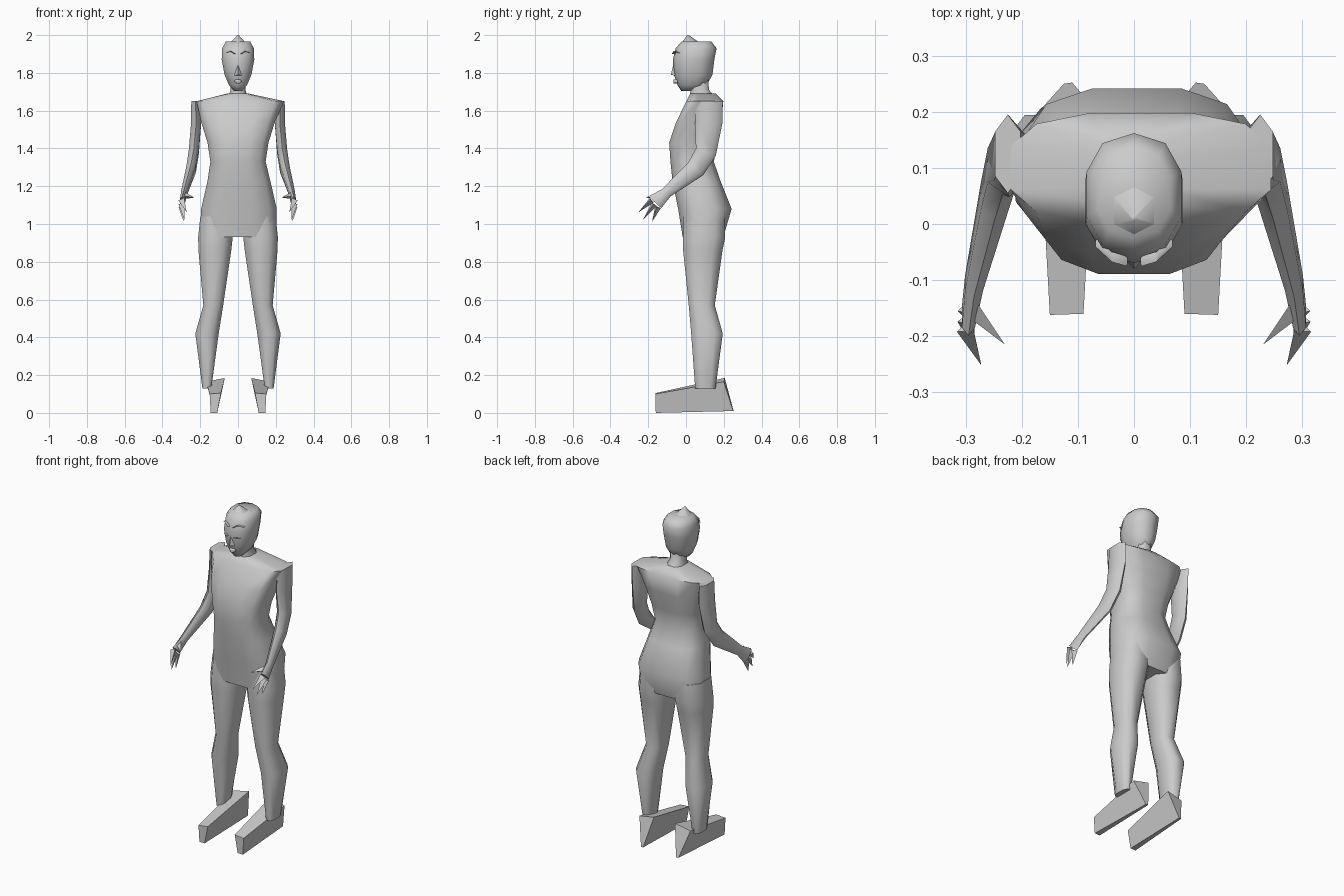
import bpy, math
from mathutils import Vector

if "Cube" in bpy.data.objects:
    bpy.data.objects.remove(bpy.data.objects["Cube"])

grey = bpy.data.materials.new("plain grey")
grey.use_nodes = True
GREY = (0.6, 0.6, 0.6, 1)
grey.diffuse_color = GREY
grey.node_tree.nodes["Principled BSDF"].inputs["Base Color"].default_value = GREY


def finish(name, verts, faces, mirror=False, angle=75):
    mesh = bpy.data.meshes.new(name)
    mesh.from_pydata(verts, [], faces)
    mesh.materials.append(grey)
    obj = bpy.data.objects.new(name, mesh)
    bpy.context.collection.objects.link(obj)
    bpy.ops.object.select_all(action="DESELECT")
    obj.select_set(True)
    bpy.context.view_layer.objects.active = obj
    bpy.ops.object.mode_set(mode="EDIT")
    bpy.ops.mesh.select_all(action="SELECT")
    bpy.ops.mesh.normals_make_consistent(inside=False)
    bpy.ops.object.mode_set(mode="OBJECT")
    bpy.ops.object.shade_smooth_by_angle(angle=math.radians(angle))
    if mirror:
        obj.modifiers.new("other side", "MIRROR")
    return obj


def skin(name, rings, mirror=False, angle=75):
    """Join equal rings of points with quads and cap both ends."""
    n = len(rings[0])
    verts = [p for ring in rings for p in ring]
    faces = [(r * n + i, r * n + (i + 1) % n, (r + 1) * n + (i + 1) % n, (r + 1) * n + i)
             for r in range(len(rings) - 1) for i in range(n)]
    last = len(verts) - n
    faces += [tuple(range(n)), tuple(range(last, last + n))]
    return finish(name, verts, faces, mirror, angle)


def oval(centre, rx, ry, tilt=0, n=8, power=0.8):
    """Squarish ring; tilt leans its depth axis forward and up."""
    t = math.radians(tilt)
    ring = []
    for i in range(n):
        a = 2 * math.pi * (i + 0.5) / n
        c, s = math.cos(a), math.sin(a)
        u = rx * math.copysign(abs(c) ** power, c)
        v = ry * math.copysign(abs(s) ** power, s)
        ring.append(Vector(centre) + Vector((u, v * math.cos(t), -v * math.sin(t))))
    return ring


def span(z, x0, x1, y0, y1, **kw):
    """Level ring filling the given width and depth."""
    return oval(((x0 + x1) / 2, (y0 + y1) / 2, z), (x1 - x0) / 2, (y1 - y0) / 2, **kw)


def spike(name, base, tip, r, mirror=True):
    """Three-sided pointed finger."""
    base, tip = Vector(base), Vector(tip)
    turn = (tip - base).to_track_quat("Z", "Y")
    ring = [base + turn @ Vector((r * math.cos(a), r * math.sin(a), 0))
            for a in (0, 2.1, 4.2)]
    return finish(name, ring + [tip], [(0, 1, 2), (0, 1, 3), (1, 2, 3), (2, 0, 3)], mirror)


# Torso: hips, waist, chest, square shoulders
torso = [(0.93, -0.205, 0.21, -0.02, 0.2), (1.08, -0.2, 0.21, -0.045, 0.245),
         (1.23, -0.165, 0.175, -0.075, 0.185), (1.33, -0.15, 0.15, -0.085, 0.15),
         (1.43, -0.165, 0.165, -0.092, 0.17), (1.54, -0.2, 0.2, -0.055, 0.19),
         (1.65, -0.225, 0.25, 0.0, 0.2), (1.69, -0.06, 0.06, 0.02, 0.16)]
skin("torso", [span(*r, n=12, power=0.7) for r in torso], angle=60)

# Neck
skin("neck", [span(1.66, -0.06, 0.06, 0.015, 0.17), span(1.71, -0.042, 0.042, 0.02, 0.125),
              span(1.78, -0.045, 0.045, 0.01, 0.12)])

# Head with a pointed crown
head = [(1.705, 0.022, -0.025, 0.05), (1.735, 0.05, -0.045, 0.11), (1.79, 0.074, -0.064, 0.14),
        (1.87, 0.09, -0.07, 0.15), (1.93, 0.088, -0.055, 0.162), (1.965, 0.068, -0.025, 0.135)]
skin("head", [span(z, -w, w, y0, y1, n=10, power=0.85) for z, w, y0, y1 in head])
skin("crown_point", [span(1.955, -0.05, 0.05, -0.025, 0.08, n=6),
                     span(2.0, -0.004, 0.004, 0.006, 0.014, n=6)])

# Face details
finish("nose", [(0, -0.066, 1.85), (-0.02, -0.058, 1.785), (0.02, -0.058, 1.785),
                (0, -0.08, 1.79)], [(0, 1, 3), (0, 3, 2), (1, 2, 3), (0, 2, 1)])
skin("lips", [span(z, -w, w, -0.066, -0.03, n=6)
              for z, w in ((1.745, 0.012), (1.757, 0.024), (1.765, 0.012))])
skin("brow", [oval((x, y, z), 0.004, 0.009, n=6)
              for x, y, z in ((0.015, -0.066, 1.9), (0.04, -0.058, 1.915), (0.065, -0.035, 1.905))],
     mirror=True)
skin("eyelid", [oval((x, y, 1.84), 0.004, 0.006, n=6)
                for x, y in ((0.022, -0.065), (0.04, -0.06), (0.055, -0.045))], mirror=True)

# Legs: thigh, knee, calf, ankle
leg = [(1.04, 0.02, 0.205, -0.02, 0.215), (0.93, 0.022, 0.217, -0.022, 0.215),
       (0.86, 0.03, 0.215, -0.022, 0.2), (0.57, 0.075, 0.187, 0.01, 0.157),
       (0.42, 0.098, 0.23, 0.022, 0.2), (0.13, 0.14, 0.19, 0.045, 0.16)]
skin("leg", [span(*r) for r in leg], mirror=True)

# Feet: tapered wedges, narrow at the sole
heel = [(0.11, 0.252, 0.01), (0.125, 0.25, 0.01), (0.17, 0.2, 0.165), (0.07, 0.205, 0.185)]
toe = [(0.11, -0.16, 0.0), (0.145, -0.16, 0.0), (0.15, -0.162, 0.1), (0.09, -0.16, 0.105)]
skin("foot", [heel, toe], mirror=True, angle=50)

# Arms: shoulder, upper arm, elbow, forearm, wrist, palm
arm = [((0.225, 0.125, 1.65), 0.025, 0.07, 0), ((0.222, 0.12, 1.53), 0.03, 0.072, 0),
       ((0.234, 0.105, 1.38), 0.03, 0.056, 20), ((0.248, 0.05, 1.29), 0.028, 0.052, 38),
       ((0.285, -0.105, 1.165), 0.018, 0.03, 38), ((0.295, -0.165, 1.115), 0.013, 0.046, 42)]
skin("arm", [oval(c, rx, ry, t, n=6) for c, rx, ry, t in arm], mirror=True)

# Fingers and thumb
for name, base, tip in (
        ("index_finger", (0.298, -0.185, 1.125), (0.272, -0.252, 1.062)),
        ("middle_finger", (0.296, -0.17, 1.105), (0.284, -0.228, 1.022)),
        ("little_finger", (0.296, -0.15, 1.09), (0.288, -0.18, 1.012)),
        ("thumb", (0.285, -0.15, 1.15), (0.23, -0.215, 1.14))):
    spike(name, base, tip, 0.019)
